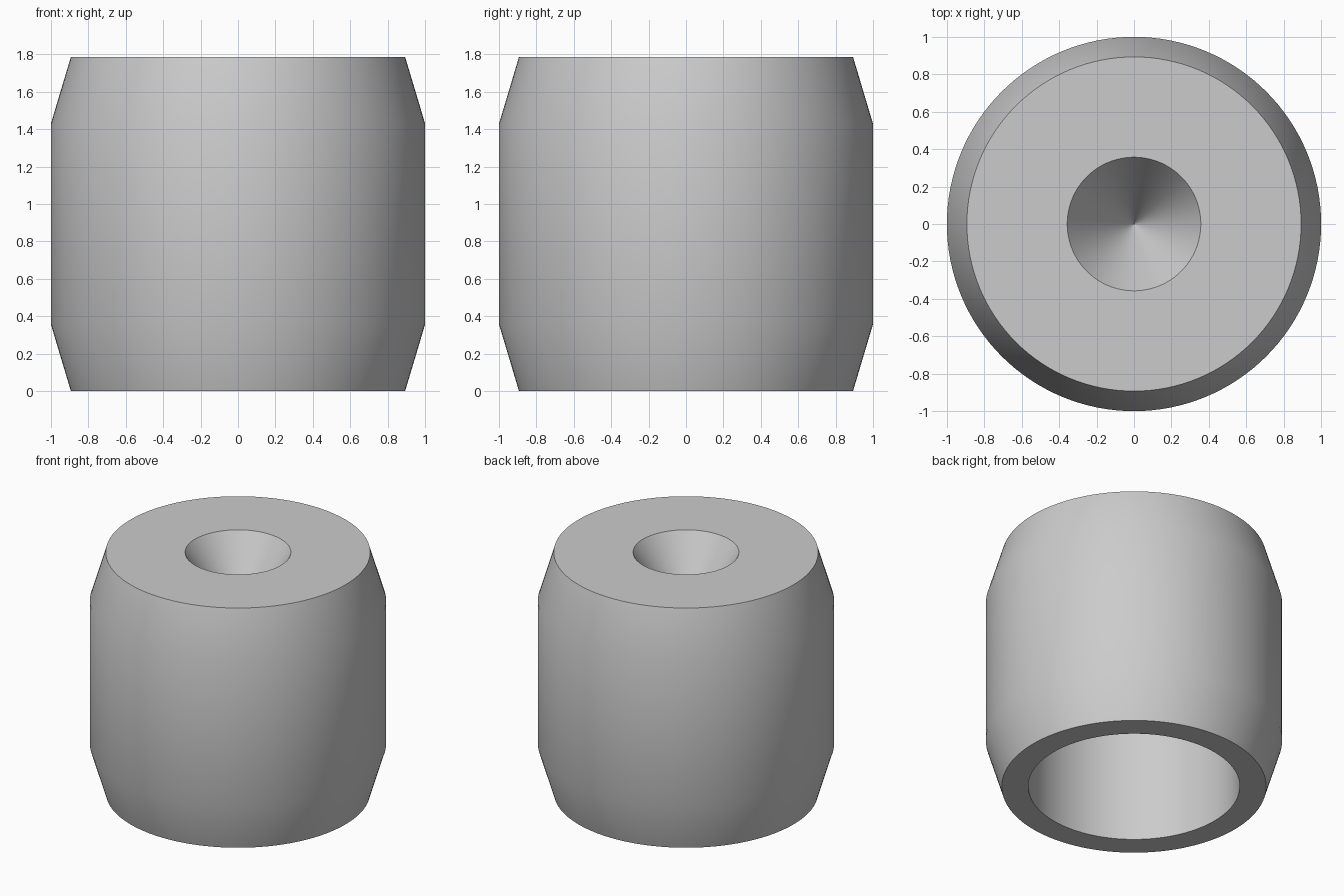
import bpy
import bmesh
import math

SEGMENTS = 128
TIP = 0.002  # tiny flat at the tip of the countersink keeps its shading crisp

cube = bpy.data.objects.get("Cube")
if cube:
    bpy.data.objects.remove(cube, do_unlink=True)


def make_material(name, color):
    mat = bpy.data.materials.new(name)
    mat.use_nodes = True
    mat.diffuse_color = color
    mat.node_tree.nodes["Principled BSDF"].inputs["Base Color"].default_value = color
    return mat


def lathe(name, profile, mat):
    """Revolve an (r, z) profile about z and close both open ends with a cap."""
    bm = bmesh.new()
    rings = []
    for r, z in profile:
        angles = [2 * math.pi * i / SEGMENTS for i in range(SEGMENTS)]
        rings.append([bm.verts.new((r * math.cos(a), r * math.sin(a), z)) for a in angles])
    for low, high in zip(rings, rings[1:]):
        for i in range(SEGMENTS):
            j = (i + 1) % SEGMENTS
            bm.faces.new((low[i], low[j], high[j], high[i]))
    bm.faces.new(rings[0])
    bm.faces.new(rings[-1])
    bmesh.ops.recalc_face_normals(bm, faces=bm.faces)
    mesh = bpy.data.meshes.new(name)
    bm.to_mesh(mesh)
    bm.free()
    mesh.materials.append(mat)
    obj = bpy.data.objects.new(name, mesh)
    bpy.context.collection.objects.link(obj)
    bpy.ops.object.select_all(action="DESELECT")
    obj.select_set(True)
    bpy.context.view_layer.objects.active = obj
    bpy.ops.object.shade_smooth_by_angle(angle=math.radians(30))
    return obj


grey = make_material("plain_grey", (0.6, 0.6, 0.6, 1.0))

# Tapered barrel with a blind bore below and a conical countersink on top
profile = [
    (0.714, 1.07),   # bore ceiling
    (0.714, 0.0),    # bore mouth
    (0.893, 0.0),    # bottom rim
    (1.0, 0.357),    # lower taper
    (1.0, 1.429),    # upper taper
    (0.893, 1.786),  # top rim
    (0.357, 1.786),  # countersink mouth
    (TIP, 1.25),     # countersink tip
]
lathe("bushing_body", profile, grey)
